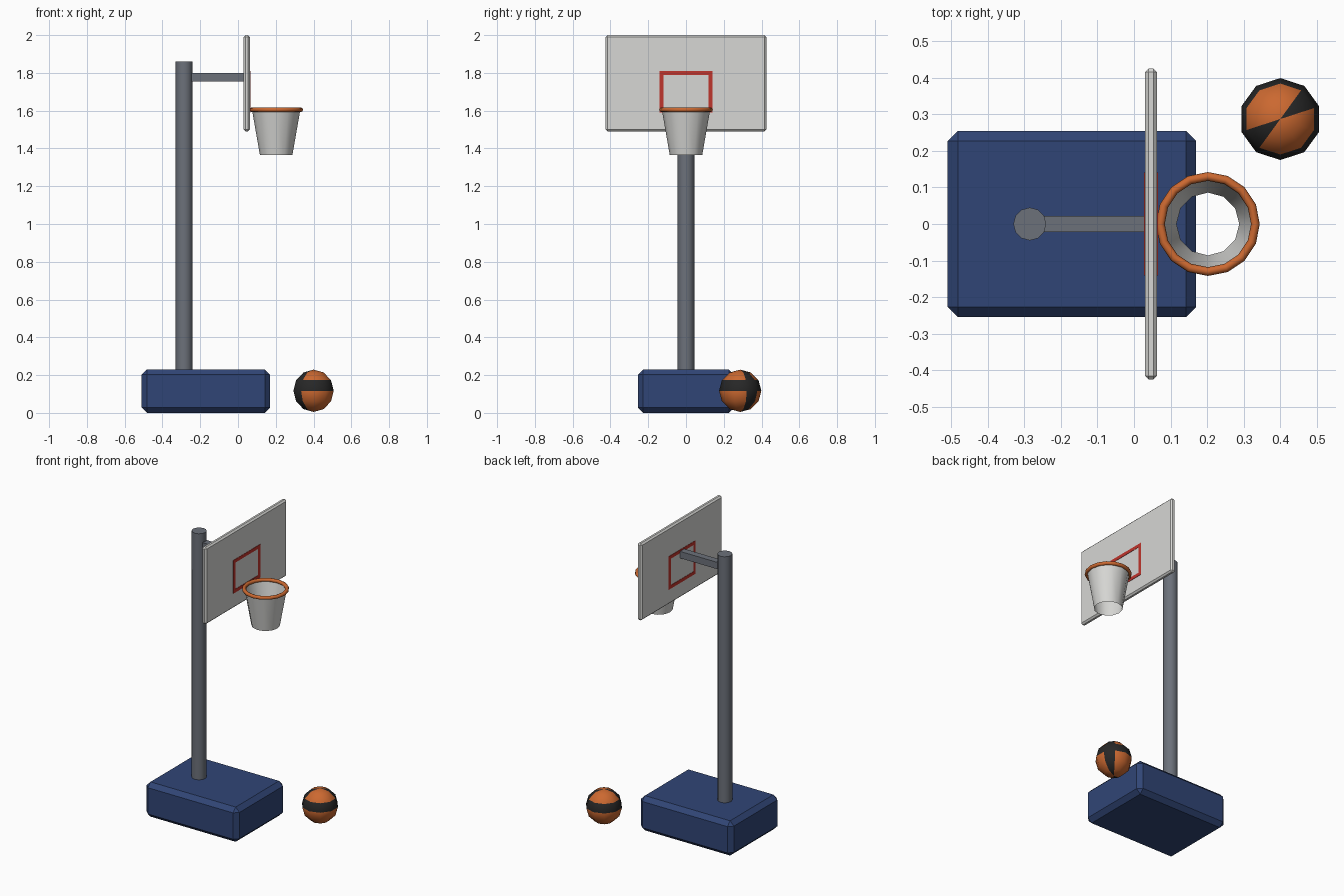
import bpy, bmesh, math
from mathutils import Matrix, Vector

if "Cube" in bpy.data.objects:
    bpy.data.objects.remove(bpy.data.objects["Cube"])


def material(name, rgb):
    m = bpy.data.materials.new(name)
    m.diffuse_color = (*rgb, 1)
    m.use_nodes = True
    m.node_tree.nodes["Principled BSDF"].inputs["Base Color"].default_value = m.diffuse_color
    return m


NAVY = material("navy", (0.03, 0.06, 0.18))
STEEL = material("steel_grey", (0.15, 0.165, 0.195))
WHITE = material("off_white", (0.68, 0.68, 0.66))
RED = material("red", (0.52, 0.035, 0.025))
ORANGE = material("orange", (0.6, 0.14, 0.03))
BLACK = material("black", (0.02, 0.02, 0.02))


def finish(bm, name, mats, smooth=None):
    me = bpy.data.meshes.new(name)
    bm.to_mesh(me)
    bm.free()
    for m in mats:
        me.materials.append(m)
    if smooth:
        for p in me.polygons:
            p.use_smooth = True
        me.set_sharp_from_angle(angle=math.radians(smooth))
    ob = bpy.data.objects.new(name, me)
    bpy.context.collection.objects.link(ob)
    return ob


def add_box(bm, lo, hi):
    lo, hi = Vector(lo), Vector(hi)
    mat = Matrix.Translation((lo + hi) / 2) @ Matrix.Diagonal((*(hi - lo), 1))
    bmesh.ops.create_cube(bm, size=1, matrix=mat)


def box(name, lo, hi, mat, bevel=0):
    bm = bmesh.new()
    add_box(bm, lo, hi)
    if bevel:
        bmesh.ops.bevel(bm, geom=bm.edges[:], offset=bevel, segments=1,
                        affect='EDGES', profile=0.5)
    return finish(bm, name, [mat])


def cone(name, x, z0, z1, r0, r1, sides, mat, caps):
    bm = bmesh.new()
    bmesh.ops.create_cone(bm, cap_ends=caps, segments=sides, radius1=r0, radius2=r1,
                          depth=z1 - z0, matrix=Matrix.Translation((x, 0, (z0 + z1) / 2)))
    return finish(bm, name, [mat], 40)


# Stand
box("base", (-0.51, -0.255, 0), (0.17, 0.255, 0.23), NAVY, 0.028)
cone("pole", -0.285, 0.2, 1.86, 0.045, 0.045, 12, STEEL, True)
box("support_arm", (-0.285, -0.022, 1.755), (0.04, 0.022, 1.80), STEEL)

# Board with a painted target on both faces
box("backboard", (0.03, -0.425, 1.49), (0.063, 0.425, 2.0), WHITE, 0.01)
bm = bmesh.new()
for x0, x1 in ((0.028, 0.031), (0.062, 0.065)):
    for s in (-1, 1):
        ya, yb = sorted((s * 0.119, s * 0.141))
        add_box(bm, (x0, ya, 1.59), (x1, yb, 1.81))
        zc = 1.70 + s * 0.099
        add_box(bm, (x0, -0.119, zc - 0.011), (x1, 0.119, zc + 0.011))
finish(bm, "target_square", [RED])

# Rim: swept ring
bpy.ops.mesh.primitive_torus_add(major_segments=16, minor_segments=8, major_radius=0.13,
                                 minor_radius=0.012, location=(0.202, 0, 1.605))
rim = bpy.context.object
rim.name = "rim"
rim.data.materials.append(ORANGE)
bpy.ops.object.shade_smooth_by_angle(angle=math.radians(50))

# Net: open tapered tube
cone("net", 0.202, 1.365, 1.605, 0.086, 0.128, 12, WHITE, False)

# Ball: black band above the equator and two opposite black sectors
bm = bmesh.new()
bmesh.ops.create_uvsphere(bm, u_segments=10, v_segments=6, radius=0.112)
for f in bm.faces:
    c = f.calc_center_median()
    az = math.degrees(math.atan2(c.y, c.x)) % 180
    if 0 < c.z < 0.05 or 18 < az < 54:
        f.material_index = 1
ball = finish(bm, "ball", [ORANGE, BLACK], 60)
ball.location = (0.4, 0.287, 0.117)
